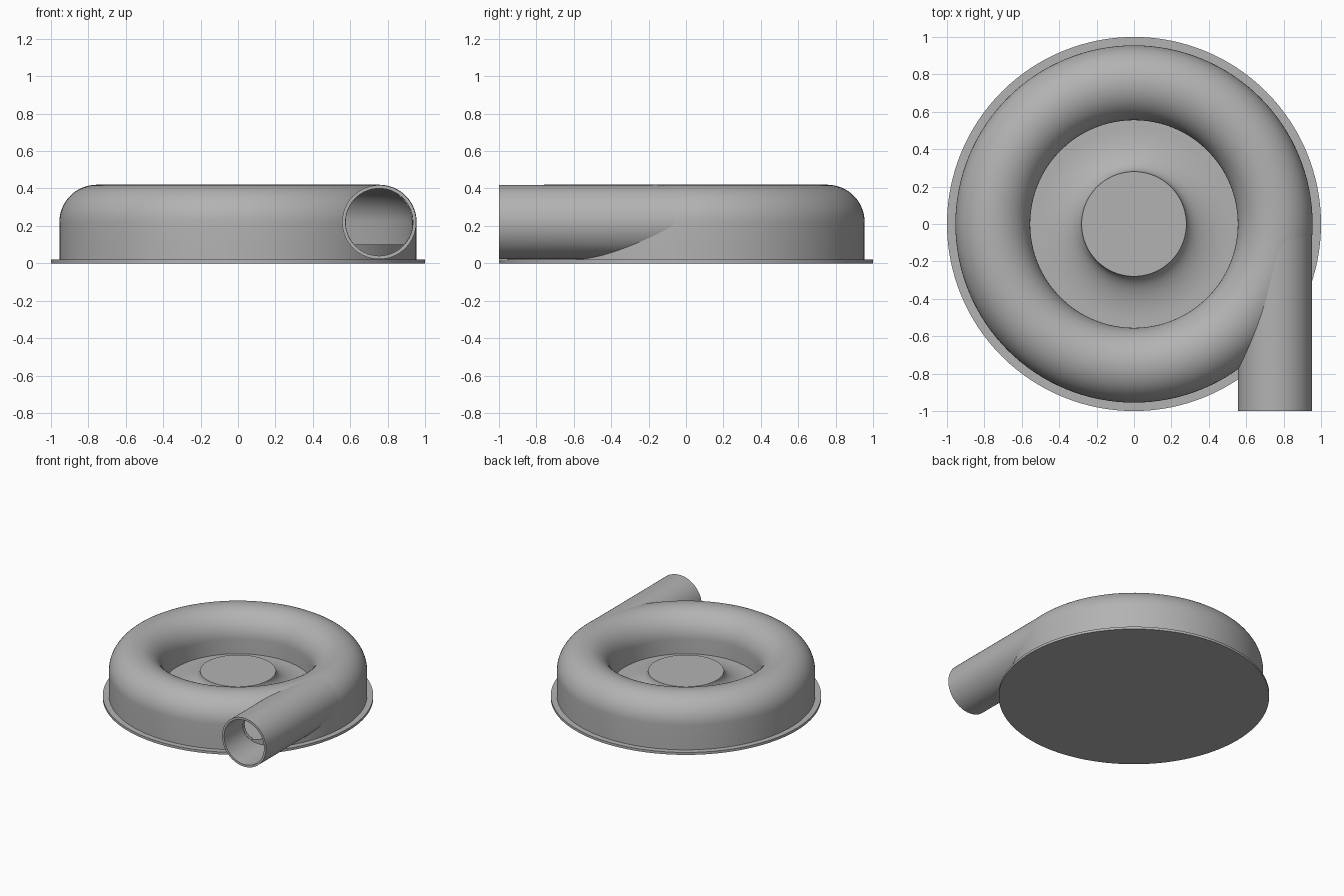
import bpy, bmesh
from math import pi, sin, cos
from mathutils import Matrix

SEG = 128
RING_R, MID_Z = 0.755, 0.22      # ring centre radius and height
TUBE, BORE = 0.2, 0.18           # outer and inner tube radii
FLOOR = 0.1                      # height of the inner floor
HUB = 0.28

if "Cube" in bpy.data.objects:
    bpy.data.objects.remove(bpy.data.objects["Cube"])

grey = bpy.data.materials.new("plain_grey")
grey.use_nodes = True
grey.diffuse_color = (0.45, 0.45, 0.45, 1)
grey.node_tree.nodes["Principled BSDF"].inputs["Base Color"].default_value = (0.45, 0.45, 0.45, 1)


def finish(bm, name):
    bmesh.ops.remove_doubles(bm, verts=bm.verts, dist=1e-5)
    bmesh.ops.recalc_face_normals(bm, faces=bm.faces)
    mesh = bpy.data.meshes.new(name)
    bm.to_mesh(mesh)
    bm.free()
    mesh.materials.append(grey)
    ob = bpy.data.objects.new(name, mesh)
    bpy.context.collection.objects.link(ob)
    return ob


def revolve(name, profile, closed=False):
    """Turn an (r, z) profile around the z axis."""
    bm = bmesh.new()
    vs = [bm.verts.new((r, 0, z)) for r, z in profile]
    pairs = list(zip(vs, vs[1:])) + ([(vs[-1], vs[0])] if closed else [])
    es = [bm.edges.new(p) for p in pairs]
    bmesh.ops.spin(bm, geom=vs + es, cent=(0, 0, 0), axis=(0, 0, 1),
                   angle=2 * pi, steps=SEG, use_duplicate=False)
    return finish(bm, name)


def rod(name, radius, y0, y1):
    """Solid cylinder along y on the outlet axis."""
    bm = bmesh.new()
    place = Matrix.Translation((RING_R, (y0 + y1) / 2, MID_Z)) @ Matrix.Rotation(pi / 2, 4, 'X')
    bmesh.ops.create_cone(bm, cap_ends=True, segments=96, radius1=radius, radius2=radius,
                          depth=y1 - y0, matrix=place)
    return finish(bm, name)


def arch(radius, foot):
    """Half-round arch with straight legs, from the outer foot to the inner foot."""
    arc = [(RING_R + radius * cos(i * pi / 32), MID_Z + radius * sin(i * pi / 32))
           for i in range(33)]
    return [(RING_R + radius, foot)] + arc + [(RING_R - radius, foot)]


def activate(ob):
    bpy.ops.object.select_all(action='DESELECT')
    ob.select_set(True)
    bpy.context.view_layer.objects.active = ob


def cut(ob, cutter):
    mod = ob.modifiers.new("cut", 'BOOLEAN')
    mod.operation, mod.solver, mod.object = 'DIFFERENCE', 'EXACT', cutter
    cutter.hide_render = True
    activate(ob)
    bpy.ops.object.modifier_apply(modifier=mod.name)


# Flat flange under everything
base_flange = revolve("base_flange", [(0, 0), (1, 0), (1, 0.02), (0, 0.02)])

# Inner floor with the flared hub
flare_end = 0.52
flare = [(flare_end - (flare_end - HUB) * cos(i * pi / 32),
          MID_Z - (MID_Z - FLOOR) * sin(i * pi / 32)) for i in range(17)]
floor_and_hub = revolve("floor_and_hub", [(0, MID_Z)] + flare +
                        [(RING_R + TUBE, FLOOR), (RING_R + TUBE, 0.02), (0, 0.02)])

# Hollow ring casing
ring_casing = revolve("ring_casing", arch(TUBE, FLOOR) + arch(BORE, FLOOR)[::-1], closed=True)

# Straight outlet pipe, leaving the ring at a tangent
outlet_pipe = rod("outlet_pipe", 0.198, -1.0, -0.05)

# Open the pipe, the casing wall and the passage between them
pipe_bore = rod("pipe_bore", BORE, -1.1, -0.02)
casing_bore = rod("casing_bore", BORE - 0.001, -1.1, -0.1)
ring_cavity = revolve("ring_cavity", arch(BORE, FLOOR - 0.01), closed=True)
cut(outlet_pipe, pipe_bore)
cut(outlet_pipe, ring_cavity)
cut(ring_casing, casing_bore)
for helper in (pipe_bore, casing_bore, ring_cavity):
    bpy.data.objects.remove(helper)

# Smooth the round surfaces and keep the rims crisp
for part in (base_flange, floor_and_hub, ring_casing, outlet_pipe):
    activate(part)
    bpy.ops.object.shade_smooth_by_angle(angle=pi / 6)
